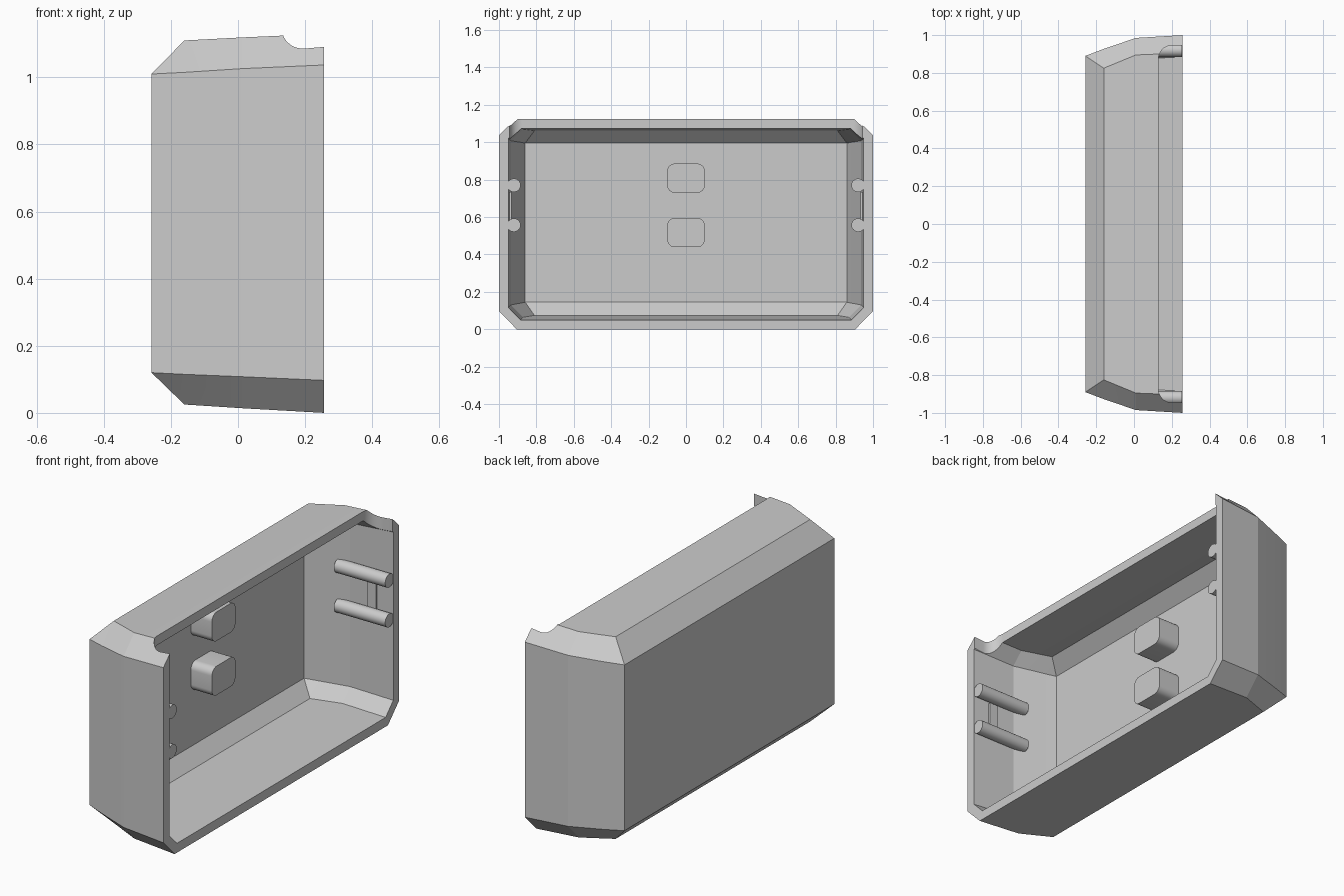
import bpy, bmesh, math
from mathutils import Matrix

cube = bpy.data.objects.get("Cube")
if cube:
    bpy.data.objects.remove(cube, do_unlink=True)

grey = bpy.data.materials.new("plain grey")
grey.use_nodes = True
grey.diffuse_color = (0.6, 0.6, 0.6, 1)
grey.node_tree.nodes["Principled BSDF"].inputs["Base Color"].default_value = (0.6, 0.6, 0.6, 1)


def finish(name, bm, smooth=False):
    bmesh.ops.recalc_face_normals(bm, faces=bm.faces)
    mesh = bpy.data.meshes.new(name)
    bm.to_mesh(mesh)
    bm.free()
    mesh.materials.append(grey)
    obj = bpy.data.objects.new(name, mesh)
    bpy.context.collection.objects.link(obj)
    bpy.ops.object.select_all(action='DESELECT')
    obj.select_set(True)
    bpy.context.view_layer.objects.active = obj
    if smooth:
        bpy.ops.object.shade_smooth_by_angle(angle=math.radians(35))
    return obj


def ring(bm, x, side, flat, low, low_cut, high_cut, high):
    """Chamfered rectangle across the shell at depth x."""
    half = [(flat, low), (side, low_cut), (side, high_cut), (flat, high)]
    outline = half + [(-y, z) for y, z in reversed(half)]
    return [bm.verts.new((x, y, z)) for y, z in outline]


def bridge(bm, a, b):
    for i in range(len(a)):
        j = (i + 1) % len(a)
        bm.faces.new((a[i], a[j], b[j], b[i]))


def prism(name, outline, axis, start, end, smooth=False):
    """Extrude a 2D outline along x or z."""
    place = (lambda a, b, d: (d, a, b)) if axis == 'x' else (lambda a, b, d: (a, b, d))
    bm = bmesh.new()
    ends = [[bm.verts.new(place(a, b, d)) for a, b in outline] for d in (start, end)]
    bridge(bm, *ends)
    for loop in ends:
        bm.faces.new(loop)
    return finish(name, bm, smooth)


def rounded(cx, cy, half_w, half_h, r, steps=8):
    """Rounded rectangle outline."""
    points = []
    for k, (sx, sy) in enumerate([(1, 1), (-1, 1), (-1, -1), (1, -1)]):
        for i in range(steps + 1):
            t = math.pi / 2 * (k + i / steps)
            points.append((cx + sx * (half_w - r) + r * math.cos(t),
                           cy + sy * (half_h - r) + r * math.sin(t)))
    return points


# Shell: outer and inner skins, joined at the open rim
FRONT, BACK = 0.257, -0.258
outer = [(BACK, 0.89, 0.89, 0.12, 0.12, 1.01, 1.01),
         (-0.16, 0.927, 0.825, 0.025, 0.115, 1.015, 1.11),
         (0.01, 0.985, 0.895, 0.014, 0.108, 1.026, 1.119),
         (FRONT, 1.0, 0.905, 0.0, 0.097, 1.037, 1.13)]
inner = [(-0.21, 0.86, 0.86, 0.145, 0.145, 0.995, 0.995),
         (-0.14, 0.885, 0.81, 0.074, 0.14, 1.0, 1.062),
         (0.01, 0.936, 0.872, 0.064, 0.13, 1.008, 1.07),
         (FRONT, 0.95, 0.885, 0.05, 0.117, 1.02, 1.08)]
bm = bmesh.new()
skins = [[ring(bm, *r) for r in skin] for skin in (outer, inner)]
for skin in skins:
    for a, b in zip(skin, skin[1:]):
        bridge(bm, a, b)
    bm.faces.new(skin[0])
bridge(bm, skins[0][-1], skins[1][-1])
bmesh.ops.remove_doubles(bm, verts=bm.verts, dist=0.0001)
shell = finish("shell", bm)

# Roof cut-back with rounded inner corners
cutter = prism("roof_cutter", rounded(0.33, 0, 0.2, 0.945, 0.07, 10), 'z', 0.9, 1.4)
cutter.hide_render = True
cut = shell.modifiers.new("roof_cut", 'BOOLEAN')
cut.operation = 'DIFFERENCE'
cut.solver = 'EXACT'
cut.object = cutter
bpy.ops.object.select_all(action='DESELECT')
shell.select_set(True)
bpy.context.view_layer.objects.active = shell
bpy.ops.object.modifier_apply(modifier=cut.name)
bpy.data.objects.remove(cutter, do_unlink=True)
bpy.ops.object.shade_smooth_by_angle(angle=math.radians(12))

# Rounded blocks on the inner back wall
for name, z in (("lower_block", 0.517), ("upper_block", 0.808)):
    prism(name, rounded(0, z, 0.1, 0.078, 0.04), 'x', -0.22, -0.085, True)

# Guide pins and a small rib on each inner side wall
for side, s in (("left", 1), ("right", -1)):
    for level, z in (("lower", 0.557), ("upper", 0.77)):
        pin = [(s * 0.92 + 0.036 * math.cos(t), z + 0.036 * math.sin(t))
               for t in (math.tau * i / 32 for i in range(32))]
        prism(f"{side}_{level}_pin", pin, 'x', -0.05, FRONT - 0.002, True)
    bm = bmesh.new()
    bmesh.ops.create_cube(bm, size=1, matrix=Matrix.Translation((0.14, s * 0.948, 0.66))
                          @ Matrix.Diagonal((0.05, 0.03, 0.15, 1)))
    finish(f"{side}_rib", bm)
